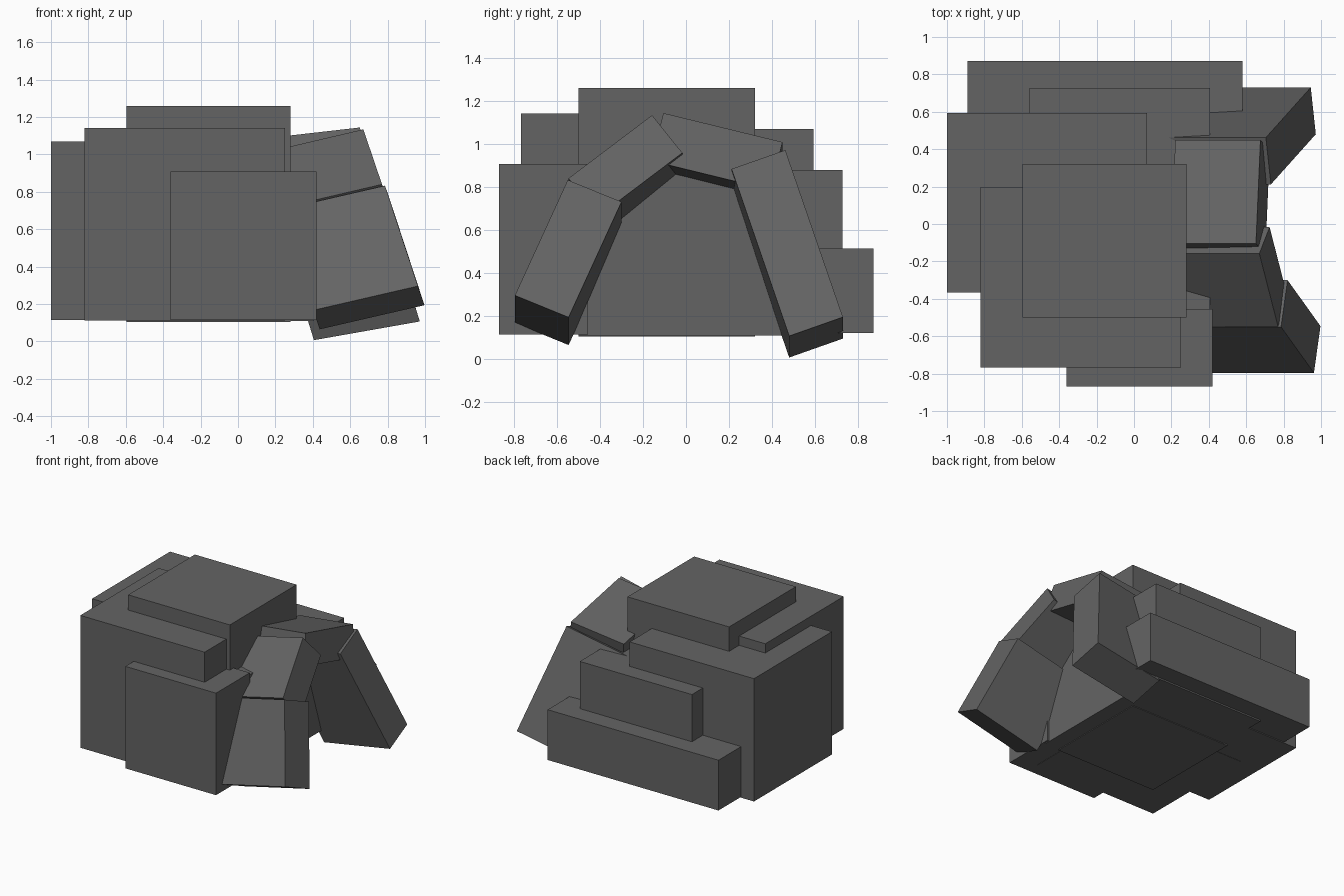
import bpy, bmesh
from mathutils import Vector

if "Cube" in bpy.data.objects:
    bpy.data.objects.remove(bpy.data.objects["Cube"])

stone = bpy.data.materials.new("dark_grey_stone")
stone.diffuse_color = (0.127, 0.127, 0.127, 1)
stone.use_nodes = True
stone.node_tree.nodes["Principled BSDF"].inputs["Base Color"].default_value = stone.diffuse_color


def block(name, corner, a, b, c):
    """Six-sided block spanned by three edge vectors from one corner."""
    corner, a, b, c = map(Vector, (corner, a, b, c))
    bm = bmesh.new()
    bmesh.ops.create_cube(bm, size=1)
    for v in bm.verts:
        i, j, k = (t + 0.5 for t in v.co)
        v.co = corner + a * i + b * j + c * k
    bmesh.ops.recalc_face_normals(bm, faces=bm.faces)
    mesh = bpy.data.meshes.new(name)
    bm.to_mesh(mesh)
    bm.free()
    mesh.materials.append(stone)
    obj = bpy.data.objects.new(name, mesh)
    bpy.context.collection.objects.link(obj)


def box(name, x0, x1, y0, y1, z0, z1):
    block(name, (x0, y0, z0), (x1 - x0, 0, 0), (0, y1 - y0, 0), (0, 0, z1 - z0))


# Upright boxes piled into a stepped mound
box("mound_top", -0.595, 0.28, -0.50, 0.32, 0.105, 1.26)
box("mound_front", -0.82, 0.25, -0.767, 0.197, 0.113, 1.142)
box("mound_front_step", -0.36, 0.42, -0.87, -0.455, 0.115, 0.908)
box("mound_left", -1.0, 0.07, -0.365, 0.593, 0.115, 1.07)
box("mound_back", -0.56, 0.405, -0.50, 0.727, 0.11, 0.88)
box("mound_back_step", -0.89, 0.58, 0.46, 0.872, 0.122, 0.513)

# Leaning slabs forming the arched entrance: outer corner, length, width, depth
block("arch_front_leg", (0.962, -0.796, 0.296),
      (-0.176, 0.246, 0.537), (0.035, 0.25, -0.102), (-0.56, 0, -0.129))
block("arch_front_shoulder", (0.67, -0.158, 1.134),
      (0.10, -0.389, -0.294), (0.055, 0.141, -0.175), (-0.53, 0, -0.124))
block("arch_keystone", (0.652, -0.105, 1.144),
      (0.024, 0.554, -0.135), (0.05, -0.058, -0.222), (-0.455, 0, -0.052))
block("arch_back_leg", (0.972, 0.48, 0.107),
      (-0.24, -0.268, 0.777), (-0.027, 0.25, 0.088), (-0.566, 0, -0.10))
